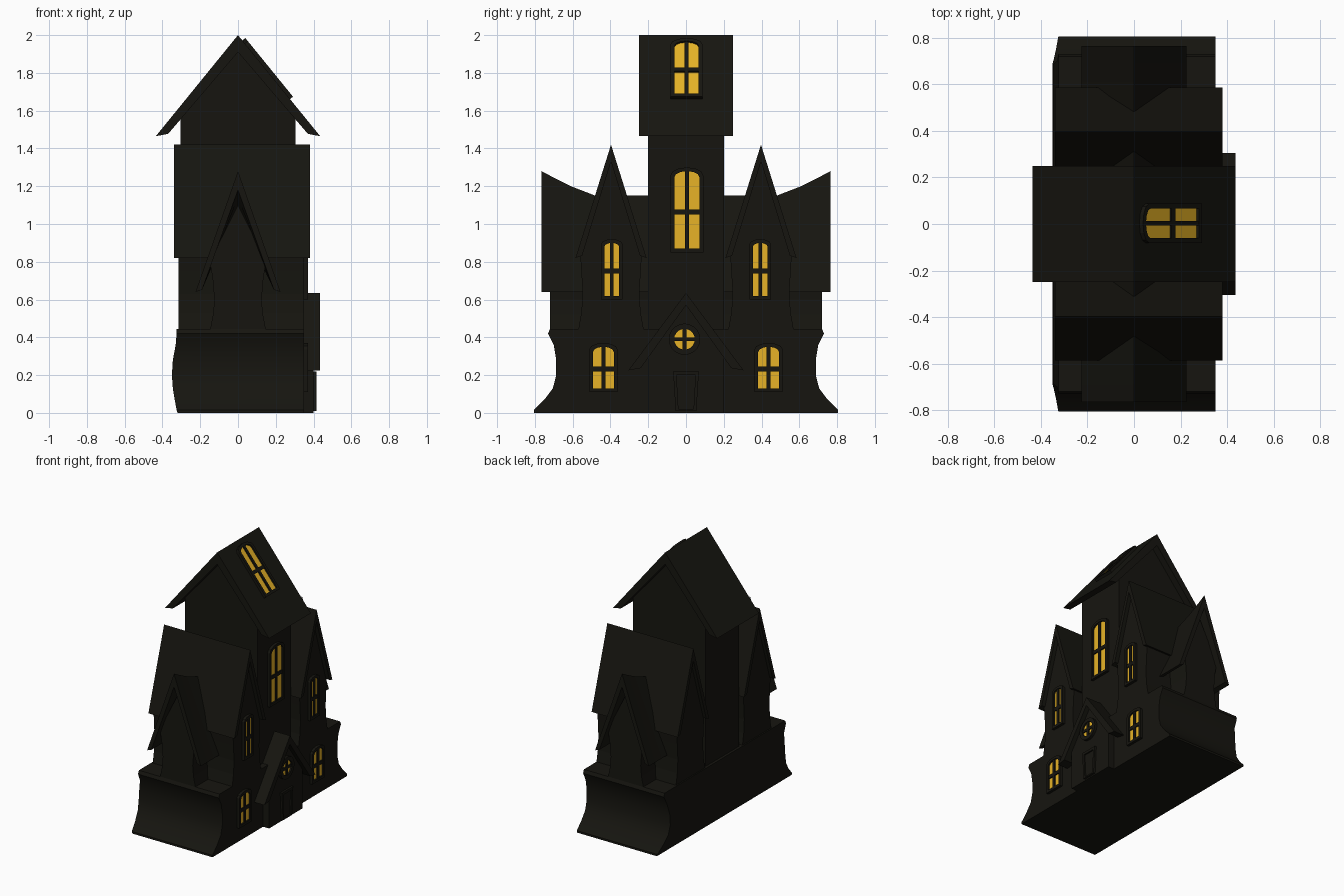
import bpy, bmesh, math
from mathutils import Matrix, Vector

if "Cube" in bpy.data.objects:
    bpy.data.objects.remove(bpy.data.objects["Cube"])


def material(name, color):
    m = bpy.data.materials.new(name)
    m.diffuse_color = (*color, 1)
    m.use_nodes = True
    m.node_tree.nodes["Principled BSDF"].inputs["Base Color"].default_value = m.diffuse_color
    return m


DARK = material("dark_wall", (0.008, 0.0075, 0.005))
GLOW = material("window_glow", (0.8, 0.45, 0.02))


def loft(name, rings, mat=DARK, closed=False):
    """Skin a list of equal-length point rings; cap the ends unless closed."""
    bm = bmesh.new()
    rows = [[bm.verts.new(p) for p in r] for r in rings]
    n = len(rows[0])
    pairs = list(zip(rows, rows[1:])) + ([(rows[-1], rows[0])] if closed else [])
    for a, b in pairs:
        for i in range(n):
            j = (i + 1) % n
            bm.faces.new((a[i], a[j], b[j], b[i]))
    if not closed:
        bm.faces.new(rows[0])
        bm.faces.new(rows[-1])
    bmesh.ops.recalc_face_normals(bm, faces=bm.faces)
    me = bpy.data.meshes.new(name)
    bm.to_mesh(me)
    bm.free()
    me.materials.append(mat)
    ob = bpy.data.objects.new(name, me)
    bpy.context.collection.objects.link(ob)
    return ob


def along_x(name, prof, x0, x1, y=0.0):
    return loft(name, [[(x, y + u, z) for u, z in prof] for x in (x0, x1)])


def along_y(name, prof, y0, y1):
    return loft(name, [[(u, y, z) for u, z in prof] for y in (y0, y1)])


def mirrored(right):
    """Symmetric outline from its right half, listed bottom to top."""
    return right + [(-u, z) for u, z in reversed(right) if u > 0]


def chevron(top, half, eave, thick, lip):
    """Gable roof section: outer slopes, eave lip, inner slopes."""
    return [(0, top), (half, eave), (half - lip, eave + 0.012), (0, top - thick),
            (lip - half, eave + 0.012), (-half, eave)]


def arch(w, h, n=6):
    rise = min(0.13 * h, 0.5 * w)
    top = [(w * math.cos(math.pi * i / n),
            h - rise + rise * math.sin(math.pi * i / n)) for i in range(n + 1)]
    return [(-w, 0), (w, 0)] + top


def place(pts, m, d):
    return [m @ Vector((u, v, d)) for u, v in pts]


def frame(name, m, inner, outer, depth=0.02):
    loft(name, [place(outer, m, -0.01), place(outer, m, depth),
                place(inner, m, depth), place(inner, m, -0.01)], closed=True)


def bar(name, m, u0, u1, v0, v1, depth=0.017):
    p = [(u0, v0), (u1, v0), (u1, v1), (u0, v1)]
    loft(name, [place(p, m, -0.01), place(p, m, depth)])


def window(name, m, w, h, border=0.02, cross=0.47):
    inner = arch(w, h)
    outer = [(u, v - border) for u, v in arch(w + border, h + 2 * border)]
    loft(name + "_glass", [place(inner, m, -0.01), place(inner, m, 0.008)], GLOW)
    frame(name + "_frame", m, inner, outer)
    bar(name + "_mullion", m, -0.01, 0.01, 0, h)
    bar(name + "_crossbar", m, -w, w, h * cross - 0.013, h * cross + 0.013)


def basis(origin, v):
    """Wall matrix: u runs along +y, v up the surface, n outward."""
    u = Vector((0, 1, 0))
    v = Vector(v).normalized()
    m = Matrix((u, v, u.cross(v))).transposed().to_4x4()
    m.translation = origin
    return m


def wall(x, y, z):
    return basis((x, y, z), (0, 0, 1))


# Flared ground floor
base = [(0, 0.805, 0.32), (0.015, 0.805, 0.325), (0.07, 0.75, 0.335), (0.13, 0.705, 0.345),
        (0.2, 0.687, 0.35), (0.28, 0.687, 0.345), (0.36, 0.7, 0.33), (0.42, 0.73, 0.325),
        (0.445, 0.72, 0.325)]
ob = loft("ground_floor", [[(-b, -y, z), (0.35, -y, z), (0.35, y, z), (-b, y, z)]
                           for z, y, b in base])
ob.data.shade_smooth()
bpy.context.view_layer.objects.active = ob
ob.select_set(True)
bpy.ops.object.shade_smooth_by_angle(angle=math.radians(35))

# Central tower and its roof
along_y("tower", mirrored([(0.305, 0.4), (0.305, 1.56), (0, 1.93)]), -0.2, 0.2)
along_y("tower_roof", chevron(2.0, 0.435, 1.465, 0.09, 0.065), -0.25, 0.25)

# Long swooping cross roof: ridge rises toward both ends
stations = [(-0.765, 1.28), (-0.69, 1.24), (-0.61, 1.2), (-0.48, 1.15), (0.48, 1.15),
            (0.61, 1.2), (0.69, 1.24), (0.765, 1.28)]
loft("end_roof", [[(u, y, z) for u, z in chevron(top, 0.225, 0.64, 0.1, 0.035)]
                  for y, top in stations])

# End walls with pinched sides
end_wall = mirrored([(0.15, 0.43), (0.132, 0.52), (0.125, 0.6), (0.135, 0.72), (0.15, 0.8),
                     (0, 1.1)])
along_y("end_walls", end_wall, -0.72, 0.72)

# Two facade gables
gable_wall = mirrored([(0.175, 0.43), (0.157, 0.53), (0.15, 0.63), (0.157, 0.75),
                       (0.165, 0.87), (0, 1.34)])
for s, side in ((-1, "left"), (1, "right")):
    along_x(side + "_gable_wall", gable_wall, -0.315, 0.35, s * 0.397)
    along_x(side + "_gable_roof", chevron(1.42, 0.188, 0.82, 0.09, 0.035), -0.34, 0.38, s * 0.397)
    window(side + "_upper_window", wall(0.35, s * 0.393, 0.62), 0.038, 0.28)
    window(side + "_lower_window", wall(0.35, s * 0.437, 0.13), 0.055, 0.22)

# Porch with door
along_x("porch_wall", mirrored([(0.2, 0), (0.2, 0.31), (0, 0.58)]), 0.3, 0.4)
along_x("porch_roof", chevron(0.635, 0.305, 0.225, 0.065, 0.065), 0.3, 0.435)
door = [(-0.04, 0), (0.04, 0), (0.05, 0.18), (-0.05, 0.18)]
surround = [(-0.055, -0.01), (0.055, -0.01), (0.068, 0.2), (-0.068, 0.2)]
m = wall(0.4, 0, 0.02)
frame("door_frame", m, door, surround, 0.015)
loft("door", [place(door, m, -0.01), place(door, m, 0.005)])

# Round window
m = wall(0.4, -0.008, 0.39)


def circle(r):
    return [(r * math.cos(a * math.pi / 10), r * math.sin(a * math.pi / 10)) for a in range(20)]


loft("round_glass", [place(circle(0.057), m, -0.01), place(circle(0.057), m, 0.008)], GLOW)
frame("round_frame", m, circle(0.055), circle(0.083))
bar("round_mullion", m, -0.01, 0.01, -0.055, 0.055)
bar("round_crossbar", m, -0.055, 0.055, -0.01, 0.01)

# Tower windows, the upper one lying on the roof slope
window("tower_window", wall(0.305, 0.005, 0.87), 0.067, 0.41)
window("roof_window", basis((0.263, 0.003, 1.677), (-0.435, 0, 0.535)), 0.064, 0.36)
